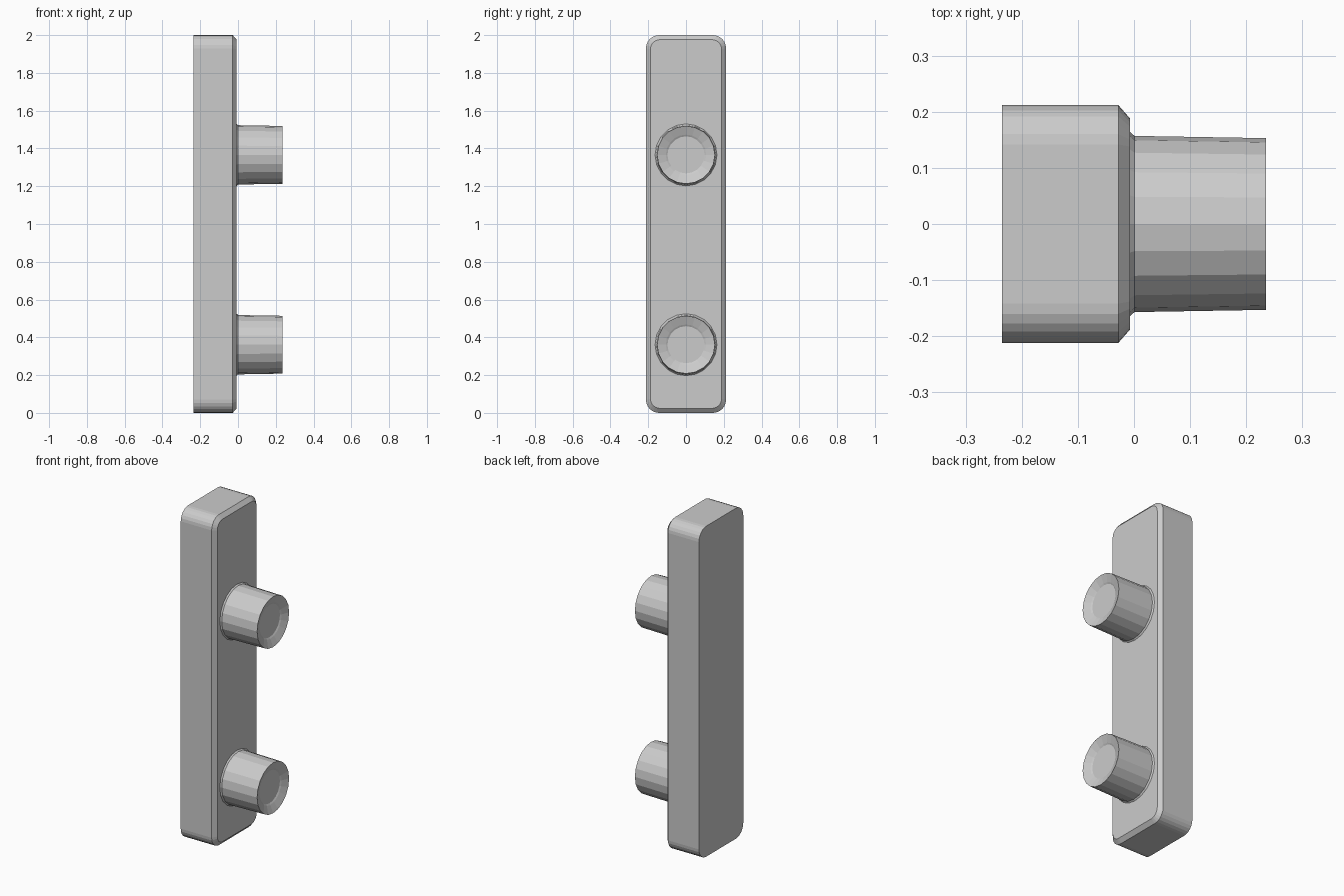
import bpy, bmesh
from math import sin, cos, pi

if "Cube" in bpy.data.objects:
    bpy.data.objects.remove(bpy.data.objects["Cube"])


def loft(name, rings, caps=True):
    """Join matching rings of points into a closed solid."""
    bm = bmesh.new()
    loops = [[bm.verts.new(p) for p in ring] for ring in rings]
    n = len(loops[0])
    for a, b in zip(loops, loops[1:]):
        for i in range(n):
            j = (i + 1) % n
            bm.faces.new((a[i], a[j], b[j], b[i]))
    bm.faces.new(loops[0][::-1])
    bm.faces.new(loops[-1])
    bmesh.ops.recalc_face_normals(bm, faces=bm.faces)
    mesh = bpy.data.meshes.new(name)
    bm.to_mesh(mesh)
    bm.free()
    obj = bpy.data.objects.new(name, mesh)
    bpy.context.collection.objects.link(obj)
    return obj


def rounded_rect(x, half_w, half_h, r, zc, steps=6):
    pts = []
    for k, (sy, sz) in enumerate(((1, 1), (-1, 1), (-1, -1), (1, -1))):
        for s in range(steps + 1):
            a = (k + s / steps) * pi / 2
            pts.append((x, sy * (half_w - r) + r * cos(a),
                        zc + sz * (half_h - r) + r * sin(a)))
    return pts


def circle(x, r, zc, sides=20):
    return [(x, r * cos(2 * pi * i / sides), zc + r * sin(2 * pi * i / sides))
            for i in range(sides)]


# Backing plate with rounded corners and a chamfered front edge
loft("backing_plate", [
    rounded_rect(-0.235, 0.212, 1.0, 0.07, 1.0),
    rounded_rect(-0.028, 0.212, 1.0, 0.07, 1.0),
    rounded_rect(-0.007, 0.188, 0.976, 0.05, 1.0),
])

# Two pegs: flared foot, slight taper, dished end
peg_profile = [(-0.03, 0.164), (-0.007, 0.164), (0.001, 0.157),
               (0.235, 0.153), (0.217, 0.107), (0.212, 0.098)]
for name, z in (("lower_peg", 0.361), ("upper_peg", 1.366)):
    loft(name, [circle(x, r, z) for x, r in peg_profile])
